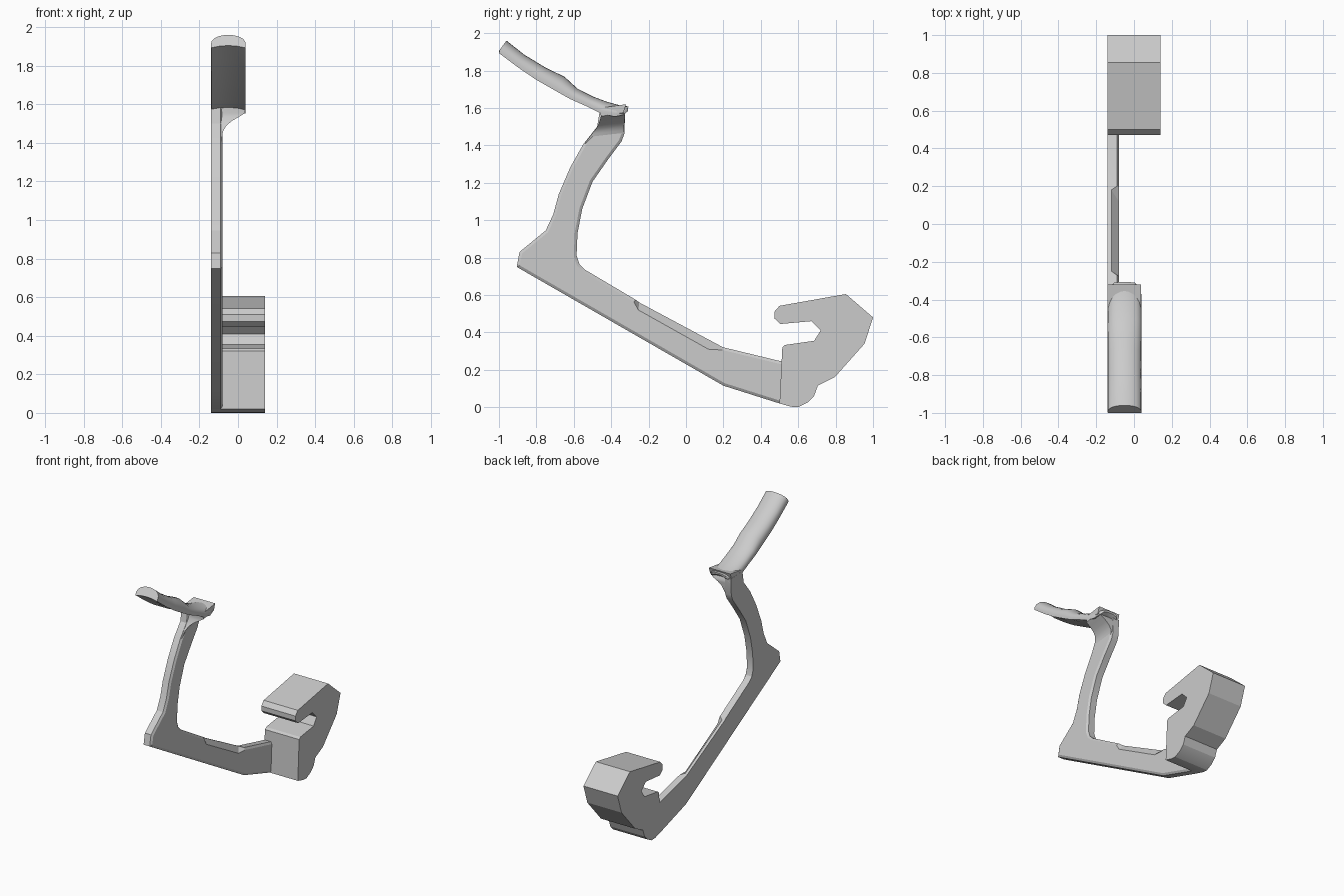
import bpy, bmesh, math
from mathutils import Vector

cube = bpy.data.objects.get("Cube")
if cube:
    bpy.data.objects.remove(cube)

GREY = (0.6, 0.6, 0.6, 1)
mat = bpy.data.materials.new("plain grey")
mat.use_nodes = True
mat.diffuse_color = GREY
mat.node_tree.nodes["Principled BSDF"].inputs["Base Color"].default_value = GREY


def loft(name, rings, angle=30):
    """Skin closed rings of equal length and cap both ends."""
    bm = bmesh.new()
    rows = [[bm.verts.new(p) for p in ring] for ring in rings]
    n = len(rows[0])
    for a, b in zip(rows, rows[1:]):
        for i in range(n):
            j = (i + 1) % n
            bm.faces.new((a[i], a[j], b[j], b[i]))
    bm.faces.new(rows[0])
    bm.faces.new(rows[-1])
    bmesh.ops.recalc_face_normals(bm, faces=bm.faces)
    mesh = bpy.data.meshes.new(name)
    bm.to_mesh(mesh)
    bm.free()
    mesh.materials.append(mat)
    ob = bpy.data.objects.new(name, mesh)
    bpy.context.collection.objects.link(ob)
    bpy.ops.object.select_all(action='DESELECT')
    ob.select_set(True)
    bpy.context.view_layer.objects.active = ob
    bpy.ops.object.shade_smooth_by_angle(angle=math.radians(angle))
    return ob


def inset(points, d):
    """Move a counter-clockwise outline inwards by d."""
    pts = [Vector(p) for p in points]
    out = []
    for i, p in enumerate(pts):
        e1 = (p - pts[i - 1]).normalized()
        e2 = (pts[(i + 1) % len(pts)] - p).normalized()
        n1, n2 = Vector((-e1.y, e1.x)), Vector((-e2.y, e2.x))
        out.append(p + (n1 + n2) * d / max(1 + n1.dot(n2), 0.4))
    return out


# Arm: bent flat bar with a chamfered edge and a sloped notch
NOTCH = {(0.18, 0.33): (0.12, 0.31), (-0.25, 0.56): (-0.255, 0.52)}
arm = [(0.2, 0.115), (0.5, 0.02), (0.54, 0.02), (0.54, 0.24), (0.51, 0.245),
       (0.2, 0.32), (0.18, 0.33), (-0.25, 0.56), (-0.27, 0.575),
       (-0.54, 0.735), (-0.57, 0.765), (-0.585, 0.81), (-0.58, 0.93),
       (-0.555, 1.06), (-0.5, 1.205), (-0.42, 1.32), (-0.345, 1.42),
       (-0.33, 1.46), (-0.325, 1.58), (-0.46, 1.59), (-0.475, 1.5),
       (-0.55, 1.405), (-0.62, 1.28), (-0.68, 1.14), (-0.71, 1.03),
       (-0.75, 0.945), (-0.89, 0.83), (-0.905, 0.75)]
face = [NOTCH.get(p, q) for p, q in zip(arm, inset(arm, 0.015))]
loft("arm", [
    [(-0.14, y, z) for y, z in arm],
    [(-0.12 if (y, z) in NOTCH else -0.09, y, z) for y, z in arm],
    [(-0.08, y, z) for y, z in face]], 25)

# Hook: wide extruded clip with an open slot
hook = [(0.5, 0.02), (0.56, 0.003), (0.6, 0), (0.65, 0.025), (0.685, 0.06),
        (0.705, 0.115), (0.795, 0.16), (0.955, 0.34), (1, 0.48),
        (0.855, 0.605), (0.5, 0.542), (0.472, 0.51), (0.472, 0.475),
        (0.505, 0.445), (0.67, 0.46), (0.72, 0.41), (0.685, 0.355),
        (0.53, 0.333), (0.515, 0.32)]
loft("hook", [[(x, y, z) for y, z in hook] for x in (-0.14, 0.14)], 20)

# Neck: flares sideways from the arm to the full width of the rest
neck = [(1.41, -0.54, -0.355, -0.085), (1.46, -0.505, -0.332, -0.078),
        (1.49, -0.48, -0.33, -0.06), (1.515, -0.467, -0.328, -0.03),
        (1.535, -0.46, -0.326, 0.005), (1.555, -0.455, -0.335, 0.037),
        (1.6, -0.46, -0.32, 0.037)]
loft("neck", [[(-0.139, a, z), (x, a, z), (x, b, z + 0.02), (-0.139, b, z + 0.02)]
              for z, a, b, x in neck], 40)

# Rest: domed blade; each station is lower y, z, upper y, z and half width
stations = [(-1.0, 1.905, -0.96, 1.96, 0.09), (-0.9, 1.83, -0.865, 1.885, 0.09),
            (-0.8, 1.762, -0.75, 1.815, 0.09), (-0.7, 1.705, -0.65, 1.767, 0.09),
            (-0.62, 1.66, -0.58, 1.703, 0.09), (-0.53, 1.62, -0.5, 1.662, 0.09),
            (-0.45, 1.58, -0.42, 1.632, 0.09), (-0.38, 1.565, -0.36, 1.616, 0.09),
            (-0.335, 1.575, -0.33, 1.611, 0.08), (-0.31, 1.595, -0.308, 1.608, 0.055)]
rings = []
for y0, z0, y1, z1, w in stations:
    ring = []
    for i in range(13):
        t = math.pi * i / 12
        k = 0.1 + 0.9 * max(math.sin(t), 0) ** 0.85
        ring.append((-0.05 + w * math.cos(t), y0 + (y1 - y0) * k, z0 + (z1 - z0) * k))
    for u in (-1, -0.5, 0, 0.5, 1):
        ring.append((-0.05 + w * u * 0.98, y0, z0 - 0.012 * u * u))
    rings.append(ring)
loft("rest", rings, 40)
